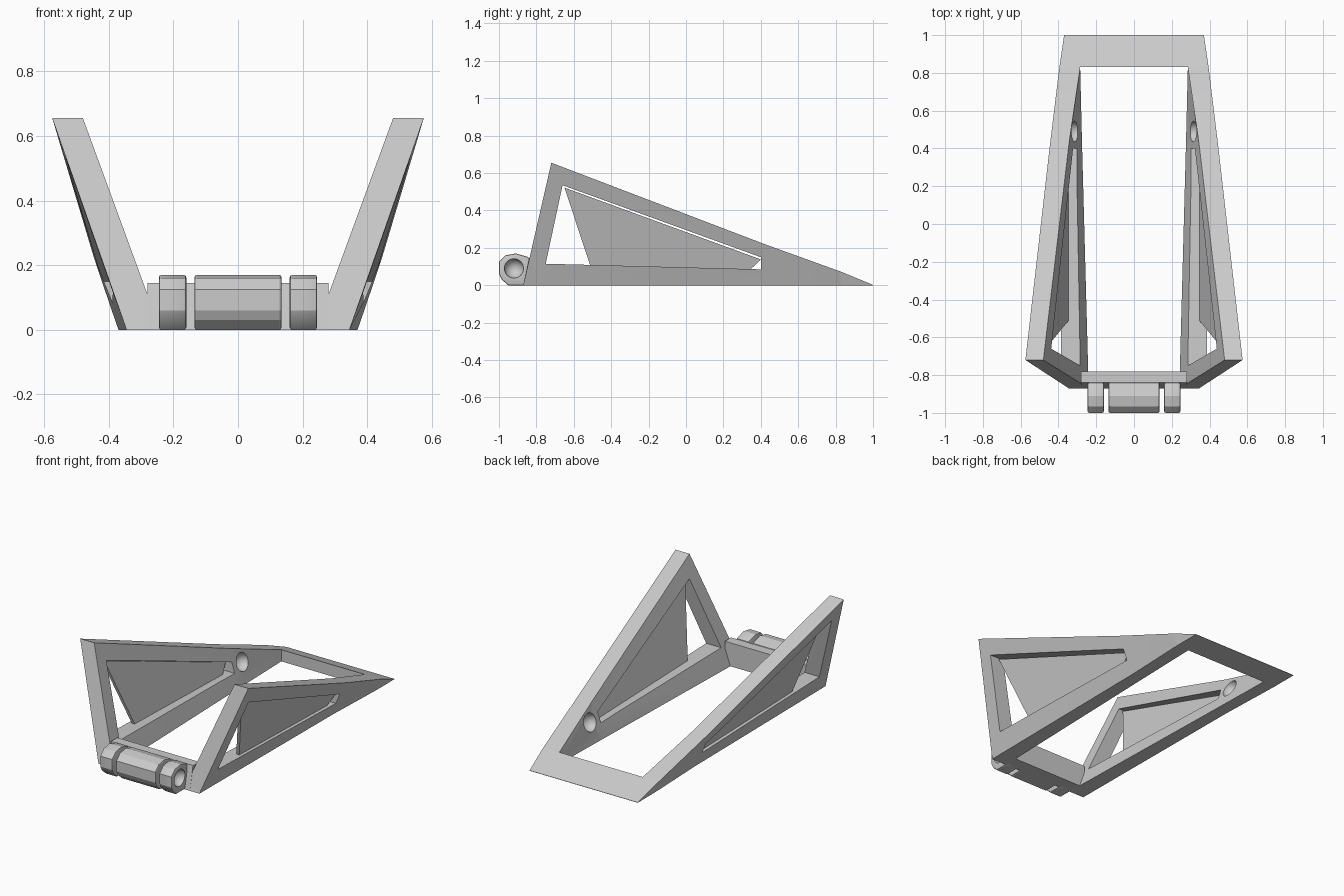
import bpy
import bmesh
from mathutils import Vector

cube = bpy.data.objects.get("Cube")
if cube:
    bpy.data.objects.remove(cube, do_unlink=True)

grey = bpy.data.materials.new("light_grey")
grey.use_nodes = True
colour = (0.6, 0.6, 0.6, 1)
grey.diffuse_color = colour
grey.node_tree.nodes["Principled BSDF"].inputs["Base Color"].default_value = colour


def finish(name, bm):
    bmesh.ops.recalc_face_normals(bm, faces=bm.faces)
    mesh = bpy.data.meshes.new(name)
    bm.to_mesh(mesh)
    bm.free()
    mesh.materials.append(grey)
    obj = bpy.data.objects.new(name, mesh)
    bpy.context.collection.objects.link(obj)
    return obj


def loft(name, sections):
    """Skin a row of equal closed cross-sections and cap both ends."""
    bm = bmesh.new()
    rings = [[bm.verts.new(p) for p in s] for s in sections]
    n = len(rings[0])
    for a, b in zip(rings, rings[1:]):
        for i in range(n):
            j = (i + 1) % n
            bm.faces.new((a[i], a[j], b[j], b[i]))
    bm.faces.new(rings[0])
    bm.faces.new(rings[-1])
    return finish(name, bm)


def prism(name, profile, x0, x1):
    """Extrude a (y, z) profile along x."""
    return loft(name, [[(x, y, z) for y, z in profile] for x in (x0, x1)])


def ball(name, centre, radius):
    bm = bmesh.new()
    bmesh.ops.create_uvsphere(bm, u_segments=32, v_segments=16, radius=radius)
    bmesh.ops.translate(bm, verts=bm.verts, vec=Vector(centre))
    for f in bm.faces:
        f.smooth = True
    return finish(name, bm)


def activate(obj):
    bpy.ops.object.select_all(action='DESELECT')
    obj.select_set(True)
    bpy.context.view_layer.objects.active = obj


def cut(obj, cutter):
    mod = obj.modifiers.new("cut", 'BOOLEAN')
    mod.operation = 'DIFFERENCE'
    mod.solver = 'EXACT'
    mod.object = cutter
    activate(obj)
    bpy.ops.object.modifier_apply(modifier=mod.name)
    bpy.data.objects.remove(cutter, do_unlink=True)


def round_edges(obj, width):
    mod = obj.modifiers.new("bevel", 'BEVEL')
    mod.width = width
    mod.segments = 2
    mod.limit_method = 'ANGLE'
    mod.angle_limit = 1.2
    activate(obj)
    bpy.ops.object.modifier_apply(modifier=mod.name)


window = [(-0.66, 0.535), (-0.75, 0.115), (0.4, 0.085), (0.4, 0.15)]
knuckle = [(-0.95, 0), (-0.985, 0.03), (-1, 0.06), (-1, 0.125), (-0.965, 0.16),
           (-0.91, 0.17), (-0.84, 0.15), (-0.84, 0)]
# side wall: outer bottom, outer top, inner top, inner bottom
wall = [
    [(0.345, -0.87, 0), (0.575, -0.72, 0.655), (0.48, -0.72, 0.655), (0.24, -0.87, 0)],
    [(0.355, 0.42, 0), (0.445, 0.42, 0.22), (0.345, 0.42, 0.22), (0.275, 0.42, 0)],
    [(0.37, 0.83, 0), (0.395, 0.83, 0.072), (0.285, 0.83, 0.072), (0.285, 0.83, 0)],
]
# inset panel outline, leaning with the wall
panel = [(0.345, -0.51, 0.1), (0.46, -0.65, 0.522), (0.365, 0.4, 0.138), (0.345, 0.34, 0.08)]

for s, side in ((1, "left"), (-1, "right")):
    # tall tapering side frame with window and round socket
    frame = loft(side + "_side_frame", [[(s * x, y, z) for x, y, z in r] for r in wall])
    cut(frame, prism("window_cutter", window, s * 0.1, s * 0.8))
    cut(frame, ball("socket_cutter", (s * 0.31, 0.49, 0.12), 0.055))
    activate(frame)
    bpy.ops.object.shade_smooth_by_angle(angle=0.4)

    # recessed panel in the window
    loft(side + "_window_panel",
         [[(s * (x + d), y, z) for x, y, z in panel] for d in (0, 0.02)])

    # outer hinge knuckle with a dished end
    outer = prism(side + "_hinge_knuckle", knuckle, s * 0.16, s * 0.245)
    round_edges(outer, 0.008)
    cut(outer, ball("dish_cutter", (s * 0.25, -0.92, 0.09), 0.052))
    activate(outer)
    bpy.ops.object.shade_smooth_by_angle(angle=0.4)

# middle hinge knuckle
middle = prism("middle_hinge_knuckle", knuckle, -0.135, 0.135)
round_edges(middle, 0.008)

# front bar behind the hinge
prism("front_bar", [(-0.87, 0), (-0.84, 0.145), (-0.78, 0.145), (-0.78, 0)], -0.28, 0.28)

# rear wedge joining both sides
loft("rear_wedge", [
    [(s * 0.37, 0.83, 0), (s * 0.395, 0.83, 0.072), (s * 0.37, 1, 0.002), (s * 0.37, 1, 0)]
    for s in (-1, 1)])
